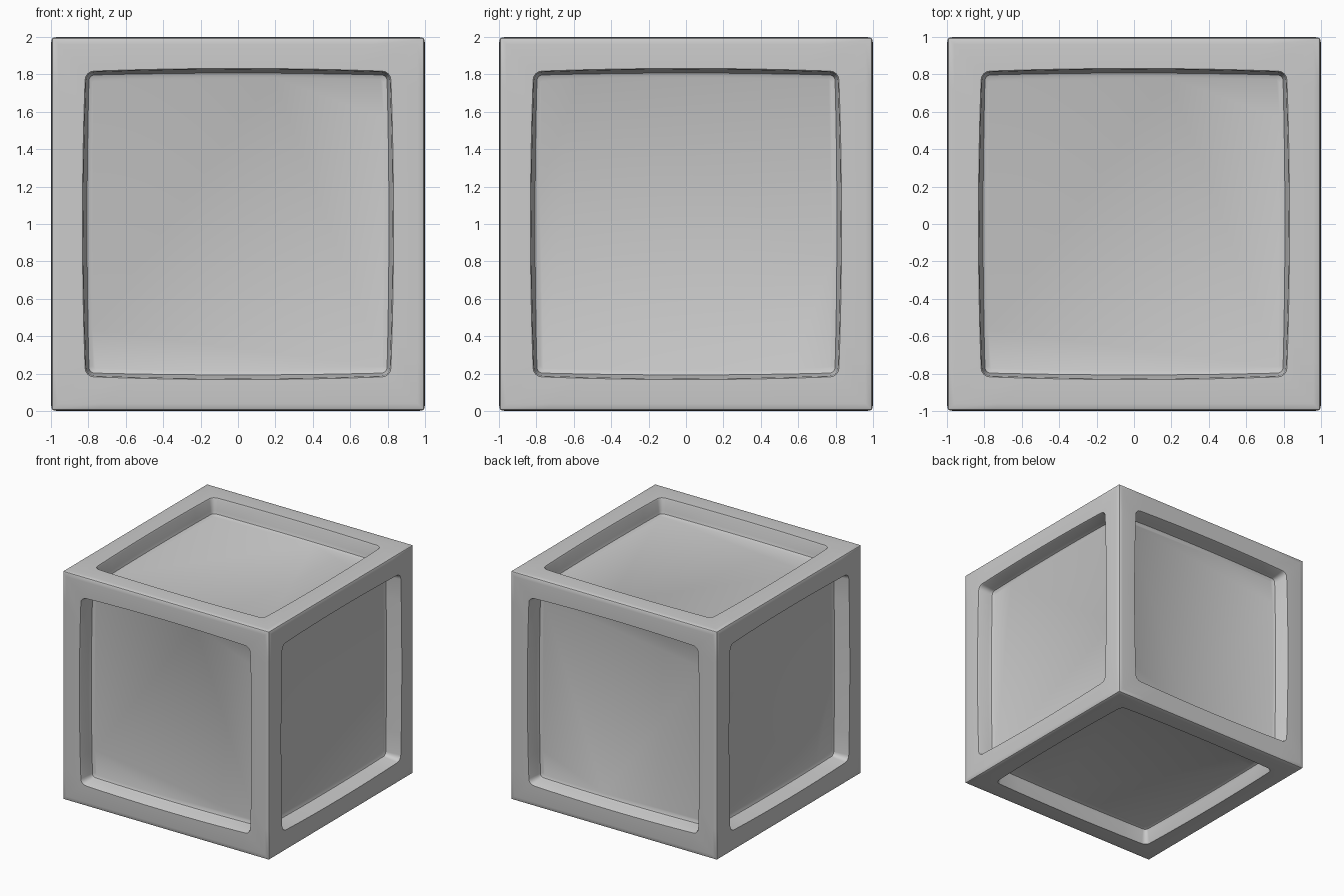
import bpy
import bmesh
from math import cos, sin, pi, radians
from mathutils import Matrix, Vector

cube = bpy.data.objects.get("Cube")
if cube:
    bpy.data.objects.remove(cube, do_unlink=True)

# One plain grey for the whole block
grey = bpy.data.materials.new("plain_grey")
grey.use_nodes = True
grey.diffuse_color = (0.6, 0.6, 0.6, 1)
grey.node_tree.nodes["Principled BSDF"].inputs["Base Color"].default_value = (0.6, 0.6, 0.6, 1)

ARC = 4     # segments in each rounded corner
SIDE = 8    # segments along each bowed side


def ring(half, radius, depth, bow):
    """Rounded square with gently bowed sides, sunk below the cube face."""
    points = []
    inner = half - radius
    for quarter in range(4):
        turn = Matrix.Rotation(quarter * pi / 2, 3, 'Z')
        side = [(half + bow * (1 - t * t), inner * t)
                for t in (2 * i / SIDE - 1 for i in range(SIDE))]
        arc = [(inner + radius * cos(a), inner + radius * sin(a))
               for a in (i * pi / 2 / ARC for i in range(ARC))]
        points += [turn @ Vector((x, y, 1 - depth)) for x, y in side + arc]
    return points


# Half width, corner radius, depth, bow: outer edge, flat frame, recess wall, floor
PROFILE = [
    (0.993, 0, 0.007, 0),
    (0.985, 0, 0.003, 0),
    (0.96, 0, 0, 0),
    (0.818, 0.05, 0, 0.014),
    (0.812, 0.045, 0.012, 0.014),
    (0.803, 0.035, 0.105, 0.014),
    (0.797, 0.03, 0.13, 0.01),
    (0.775, 0.02, 0.14, 0.008),
]

# Turn the same recessed panel onto all six sides
turns = [Matrix.Rotation(i * pi / 2, 3, 'X') for i in range(4)]
turns += [Matrix.Rotation(s * pi / 2, 3, 'Y') for s in (-1, 1)]
bm = bmesh.new()
for turn in turns:
    rings = [[bm.verts.new(turn @ p + Vector((0, 0, 1))) for p in ring(*row)]
             for row in PROFILE]
    for outer, inner in zip(rings, rings[1:]):
        for i in range(len(outer)):
            j = (i + 1) % len(outer)
            bm.faces.new((outer[i], outer[j], inner[j], inner[i]))
    bm.faces.new(rings[-1])

# Weld the sides together along the cube edges
bmesh.ops.remove_doubles(bm, verts=bm.verts, dist=0.0005)
bmesh.ops.recalc_face_normals(bm, faces=bm.faces)
mesh = bpy.data.meshes.new("panelled_block")
bm.to_mesh(mesh)
bm.free()
mesh.materials.append(grey)
block = bpy.data.objects.new("panelled_block", mesh)
bpy.context.collection.objects.link(block)

bpy.ops.object.select_all(action='DESELECT')
block.select_set(True)
bpy.context.view_layer.objects.active = block
bpy.ops.object.shade_smooth_by_angle(angle=radians(30))
